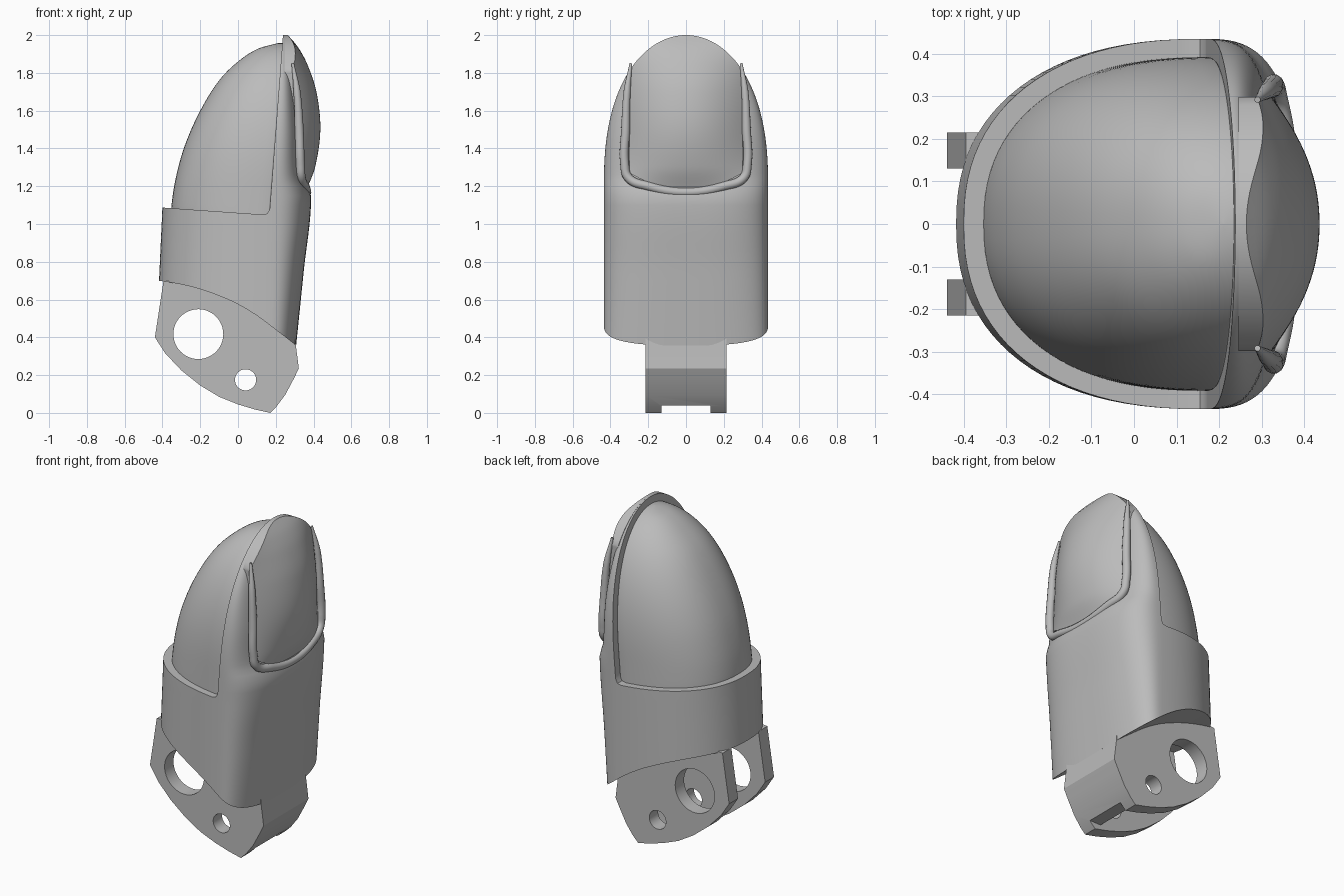
import bpy, bmesh, math
from mathutils import Vector

if "Cube" in bpy.data.objects:
    bpy.data.objects.remove(bpy.data.objects["Cube"])

grey = bpy.data.materials.new("plain grey")
grey.use_nodes = True
GREY = (0.5, 0.5, 0.5, 1)
grey.diffuse_color = GREY
grey.node_tree.nodes["Principled BSDF"].inputs["Base Color"].default_value = GREY


def interp(points, z):
    """Smooth interpolation through (z, value) points."""
    n = len(points)
    if z <= points[0][0]:
        return points[0][1]
    if z >= points[-1][0]:
        return points[-1][1]

    def slope(i):
        a, b = points[max(i - 1, 0)], points[min(i + 1, n - 1)]
        return (b[1] - a[1]) / (b[0] - a[0])
    for i in range(n - 1):
        (z0, v0), (z1, v1) = points[i], points[i + 1]
        if z <= z1:
            h = z1 - z0
            t = (z - z0) / h
            return ((2*t**3 - 3*t**2 + 1) * v0 + (t**3 - 2*t**2 + t) * h * slope(i)
                    + (3*t**2 - 2*t**3) * v1 + (t**3 - t**2) * h * slope(i + 1))


def finish(name, bm, helper=False):
    bmesh.ops.recalc_face_normals(bm, faces=bm.faces)
    mesh = bpy.data.meshes.new(name)
    bm.to_mesh(mesh)
    bm.free()
    mesh.materials.append(grey)
    obj = bpy.data.objects.new(name, mesh)
    bpy.context.collection.objects.link(obj)
    obj.hide_render = helper
    return obj


def activate(obj):
    bpy.ops.object.select_all(action='DESELECT')
    obj.select_set(True)
    bpy.context.view_layer.objects.active = obj


def smooth(obj, angle=32):
    activate(obj)
    bpy.ops.object.shade_smooth_by_angle(angle=math.radians(angle))


def prism(name, outline, half, helper=False):
    """Extrude an x-z outline across y."""
    bm = bmesh.new()
    face = bm.faces.new([bm.verts.new((x, -half, z)) for x, z in outline])
    ext = bmesh.ops.extrude_face_region(bm, geom=[face])
    verts = [g for g in ext["geom"] if isinstance(g, bmesh.types.BMVert)]
    bmesh.ops.translate(bm, verts=verts, vec=(0, 2 * half, 0))
    return finish(name, bm, helper)


def cut(obj, cutter):
    mod = obj.modifiers.new("cut", 'BOOLEAN')
    mod.operation = 'DIFFERENCE'
    mod.solver = 'EXACT'
    mod.object = cutter
    activate(obj)
    bpy.ops.object.modifier_apply(modifier=mod.name)
    bpy.data.objects.remove(cutter)


def loft(name, levels, section, sides=96):
    """Stack of D-shaped rings; section(z) gives left, centre, right, half width."""
    bm = bmesh.new()
    rings = []
    for z in levels:
        left, mid, right, width = section(z)
        ring = []
        for i in range(sides):
            a = 2 * math.pi * i / sides
            c, s = math.cos(a), math.sin(a)
            reach, n = (right - mid, 2.8) if c > 0 else (mid - left, 2.3)
            x = mid + math.copysign(reach * abs(c) ** (2 / n), c)
            y = math.copysign(width * abs(s) ** (2 / n), s)
            ring.append(bm.verts.new((x, y, z)))
        rings.append(ring)
    for lo, hi in zip(rings, rings[1:]):
        for i in range(sides):
            j = (i + 1) % sides
            bm.faces.new((lo[i], lo[j], hi[j], hi[i]))
    bm.faces.new(rings[0])
    bm.faces.new(rings[-1])
    return finish(name, bm)


# Shared dome outline seen along x
BASE, WIDE, POWER = 1.2, 0.435, 2.4


def dome(z, width, top):
    t = min(max((z - BASE) / (top - BASE), 0), 1)
    return max(width * math.sqrt(max(1 - t ** POWER, 0)), 0.004)


def rise(z0, top):
    """Levels spaced evenly low down and bunched towards the tip."""
    low = [z0 + (BASE - z0) * i / 20 for i in range(20)]
    return low + [BASE + (top - BASE) * math.sin(math.pi / 2 * i / 40) for i in range(41)]


def middle(z):
    return 0.16 + 0.075 * min(max((z - 1.05) / 0.95, 0), 1)


# Outer shell: sleeve and nail-side wall
shell_left = [(0.4, -0.43), (0.7, -0.418), (1.09, -0.4)]
shell_right = [(0.3, 0.302), (0.75, 0.348), (1.14, 0.387), (1.25, 0.347),
               (1.5, 0.332), (1.75, 0.305), (1.9, 0.28), (2.0, 0.262)]
shell = loft("outer_shell", rise(0.2, 2.0), lambda z: (
    interp(shell_left, z), middle(z), interp(shell_right, z), dome(z, WIDE, 2.0)))

cut(shell, prism("opening_cutter", [
    (-0.8, 1.115), (-0.4, 1.087), (0.13, 1.05), (0.155, 1.055), (0.168, 1.08),
    (0.2, 1.5), (0.238, 2.0), (0.246, 2.1), (-0.8, 2.1)], 0.7, True))

hem = [(-0.6, 0.73), (-0.42, 0.7), (-0.3, 0.68), (-0.2, 0.655), (-0.1, 0.62),
       (0, 0.575), (0.1, 0.515), (0.2, 0.44), (0.31, 0.355), (0.5, 0.2)]
hem_curve = [(-0.6 + 1.1 * i / 30, interp(hem, -0.6 + 1.1 * i / 30)) for i in range(31)]
cut(shell, prism("hem_cutter", [(-0.6, 0)] + hem_curve + [(0.5, 0)], 0.7, True))
smooth(shell)

# Soft fingertip pad inside the shell
pad_left = [(1.0, -0.355), (1.1, -0.352), (1.25, -0.328), (1.42, -0.28), (1.6, -0.2),
            (1.76, -0.1), (1.86, 0.0), (1.93, 0.11), (1.957, 0.21)]
pad = loft("fingertip_pad", rise(0.9, 1.957), lambda z: (
    interp(pad_left, z), middle(z), middle(z) + 0.02, dome(z, 0.392, 1.957)))
smooth(pad, 50)

# Nail: domed sheet that reaches the tip of the shell
nail_ridge = [(1.18, 0.362), (1.3, 0.408), (1.5, 0.436), (1.7, 0.415),
              (1.85, 0.365), (1.94, 0.315), (2.0, 0.264)]
nail_edge = [(1.18, 0.335), (1.3, 0.328), (1.6, 0.315), (1.84, 0.285), (2.0, 0.258)]
bm = bmesh.new()
cols, rows, nail_half = 32, 40, 0.298
grid = []
for i in range(cols + 1):
    u = 2 * i / cols - 1
    y = nail_half * u
    bottom = 1.18 + 0.09 * u * u
    top = BASE + 0.8 * (1 - (y / WIDE) ** 2) ** (1 / POWER)
    line = []
    for j in range(rows + 1):
        z = bottom + (top - bottom) * j / rows
        edge = interp(nail_edge, z)
        x = edge + (interp(nail_ridge, z) - edge) * (1 - abs(u) ** 2.1)
        line.append(bm.verts.new((x, y, z)))
    grid.append(line)
for a, b in zip(grid, grid[1:]):
    for j in range(rows):
        bm.faces.new((a[j], b[j], b[j + 1], a[j + 1]))
ext = bmesh.ops.extrude_face_region(bm, geom=bm.faces[:])
for g in ext["geom"]:
    if isinstance(g, bmesh.types.BMVert):
        g.co.x = 0.245
smooth(finish("nail", bm), 40)

# Skin fold running in a U around the nail
side = [(0.29, 0.292, 1.85, 0.3), (0.312, 0.312, 1.7, 0.8), (0.324, 0.32, 1.5, 1),
        (0.33, 0.325, 1.32, 1), (0.335, 0.305, 1.245, 1), (0.355, 0.2, 1.2, 1)]
path = side + [(0.364, 0, 1.168, 1)] + [(x, -y, z, r) for x, y, z, r in reversed(side)]
curve = bpy.data.curves.new("nail_fold", 'CURVE')
curve.dimensions = '3D'
curve.bevel_depth = 0.024
curve.bevel_resolution = 4
curve.use_fill_caps = True
spline = curve.splines.new('BEZIER')
spline.bezier_points.add(len(path) - 1)
for p, (x, y, z, r) in zip(spline.bezier_points, path):
    p.co = Vector((x, y, z))
    p.radius = r
    p.handle_left_type = p.handle_right_type = 'AUTO'
curve.materials.append(grey)
fold = bpy.data.objects.new("nail_fold", curve)
bpy.context.collection.objects.link(fold)

# Hinge bracket: two cheeks joined by a wall on the nail side
bracket = prism("hinge_bracket", [
    (-0.395, 0.695), (-0.44, 0.4), (-0.385, 0.315), (-0.3, 0.225), (-0.2, 0.145),
    (-0.1, 0.085), (0, 0.045), (0.09, 0.018), (0.17, 0), (0.205, 0.035),
    (0.25, 0.095), (0.295, 0.18), (0.322, 0.235), (0.306, 0.36), (0.29, 0.6),
    (0.1, 0.72), (-0.2, 0.72)], 0.215)
cut(bracket, prism("slot_cutter", [
    (-0.6, -0.1), (0.4, -0.1), (0.4, 0.038), (0.13, 0.038), (0.19, 0.11),
    (0.235, 0.21), (0.235, 0.8), (-0.6, 0.8)], 0.13, True))
for x, z, radius in ((-0.21, 0.417, 0.132), (0.04, 0.175, 0.056)):
    ring = [(x + radius * math.cos(math.tau * i / 48), z + radius * math.sin(math.tau * i / 48))
            for i in range(48)]
    cut(bracket, prism("pin_hole_cutter", ring, 0.5, True))
smooth(bracket, 25)
